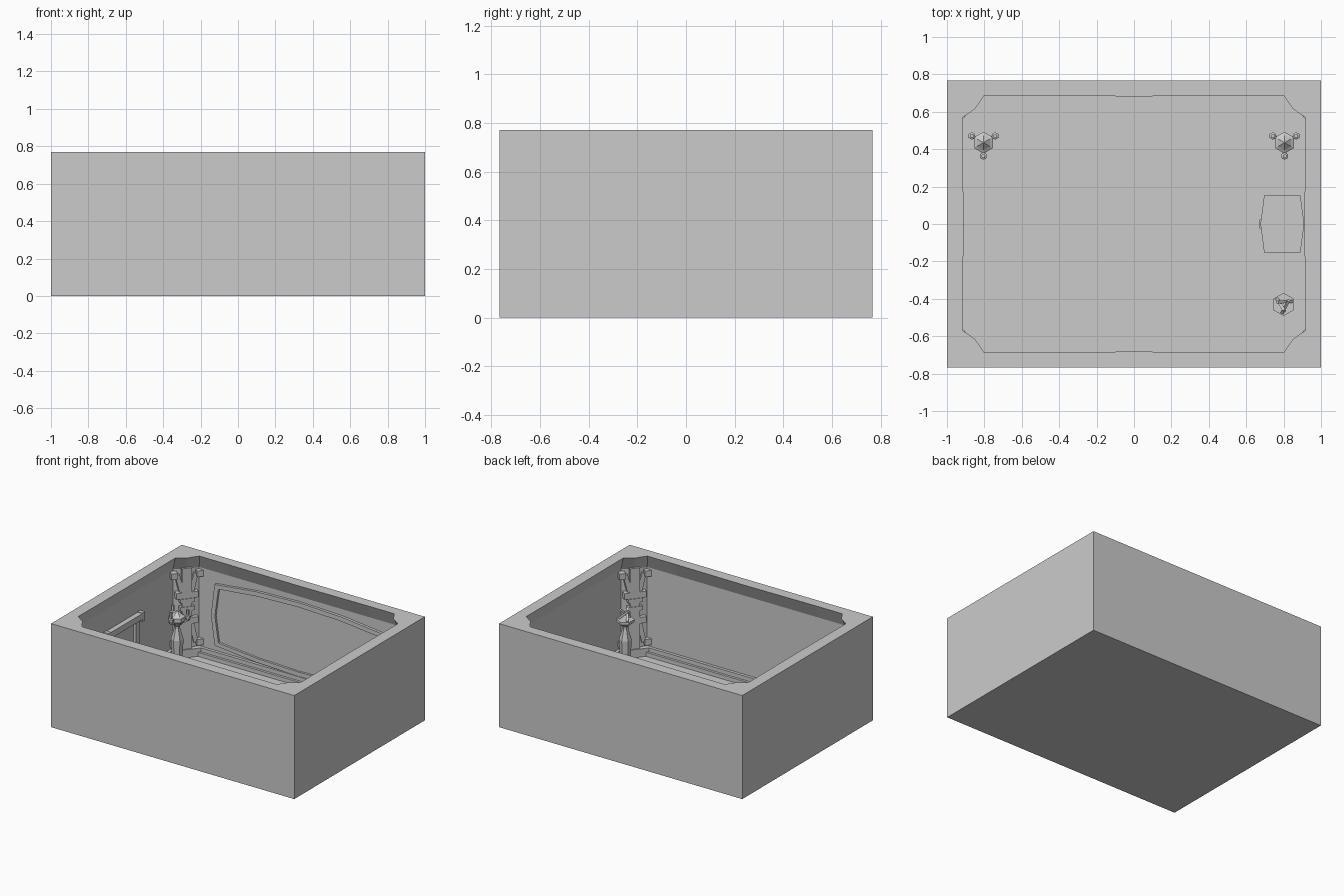
import bpy, bmesh, math
from mathutils import Vector, Matrix

if "Cube" in bpy.data.objects:
    bpy.data.objects.remove(bpy.data.objects["Cube"])

FLOOR = 0.02
WX, WY = 0.955, 0.73      # inner wall faces


def finish(name, bm, recalc=True):
    if recalc:
        bmesh.ops.recalc_face_normals(bm, faces=bm.faces)
    me = bpy.data.meshes.new(name)
    bm.to_mesh(me)
    bm.free()
    ob = bpy.data.objects.new(name, me)
    bpy.context.collection.objects.link(ob)
    return ob


def ring(bm, pts, z):
    return [bm.verts.new((x, y, z)) for x, y in pts]


def bridge(bm, a, b):
    n = len(a)
    for i in range(n):
        bm.faces.new((a[i], a[(i + 1) % n], b[(i + 1) % n], b[i]))


def box(bm, c, size, rot=None):
    m = Matrix.Translation(c)
    if rot is not None:
        m = m @ rot
    bmesh.ops.create_cube(bm, size=1, matrix=m @ Matrix.Diagonal((*size, 1)))


def loft(bm, outline, levels, at=(0, 0)):
    """Stack scaled copies of an outline: levels are (scale, z)."""
    rs = [ring(bm, [(at[0] + x * s, at[1] + y * s) for x, y in outline], z) for s, z in levels]
    for a, b in zip(rs, rs[1:]):
        bridge(bm, a, b)
    bm.faces.new(rs[0])
    bm.faces.new(rs[-1])


def bar(bm, a, b, w):
    a, b = Vector(a), Vector(b)
    d = b - a
    box(bm, (a + b) / 2, (w, w, d.length), d.to_track_quat('Z', 'Y').to_matrix().to_4x4())


def four_way(q):
    """Mirror a first-quadrant outline into a full counterclockwise loop."""
    r = q[::-1]
    return (q + [(-x, y) for x, y in r if x > 0]
            + [(-x, -y) for x, y in q if y > 0]
            + [(x, -y) for x, y in r if x > 0 and y > 0])


HEX = [(math.cos(math.pi / 6 + i * math.pi / 3), math.sin(math.pi / 6 + i * math.pi / 3)) for i in range(6)]

# Room shell: outer box, rim, sloping cornice, inner walls with clipped corners
rim = four_way([(0.912, 0), (0.915, 0.57), (0.85, 0.615), (0.80, 0.688), (0.58, 0.688), (0, 0.682)])
wall = four_way([(WX, 0), (WX, 0.60), (0.885, 0.65), (0.83, WY), (0.58, WY), (0, WY)])
outer = [(1, 0.767), (-1, 0.767), (-1, -0.767), (1, -0.767)]
bm = bmesh.new()
o0, o1 = ring(bm, outer, 0), ring(bm, outer, 0.77)
bridge(bm, o0, o1)
bm.faces.new(o0)
r0, r1, r2 = ring(bm, rim, 0.77), ring(bm, wall, 0.665), ring(bm, wall, FLOOR)
bridge(bm, r0, r1)
bridge(bm, r1, r2)
bm.faces.new(r2)
edges = []
for loop in (o1, r0):
    edges += [bm.edges.get((loop[i], loop[(i + 1) % len(loop)])) for i in range(len(loop))]
bmesh.ops.triangle_fill(bm, use_beauty=True, use_dissolve=False, edges=edges)
finish("room_shell", bm)

# Baseboards with a stepped top
bm = bmesh.new()
for s in (-1, 1):
    for d, h in ((0.04, 0.035), (0.022, 0.065)):
        box(bm, (0, s * (WY - d / 2), FLOOR + h / 2 - 0.005), (1.68, d, h))
        box(bm, (s * (WX - d / 2), 0, FLOOR + h / 2 - 0.005), (d, 1.22, h))
finish("baseboards", bm)

# Corner columns: core, stepped ears and slanted braces between them
bm = bmesh.new()
for sx in (-1, 1):
    for sy in (-1, 1):
        c = Vector((sx * 0.885, sy * 0.655, 0))
        u = Vector((sx * 0.62, -sy * 0.78, 0)).normalized()
        rot = Matrix.Rotation(math.atan2(u.y, u.x), 4, 'Z')
        box(bm, c + Vector((0, 0, 0.35)), (0.07, 0.05, 0.66), rot)
        box(bm, c + Vector((0, 0, 0.05)), (0.19, 0.07, 0.06), rot)
        for z in (0.38, 0.44):
            box(bm, c + Vector((0, 0, z)), (0.10, 0.06, 0.03), rot)
        for k in (-1, 1):
            marks = [(0.09, 0.63), (0.055, 0.48), (0.055, 0.29), (0.09, 0.12)]
            for off, z in marks:
                box(bm, c + u * k * off + Vector((0, 0, z)), (0.045, 0.06, 0.045), rot)
            for (a, za), (b, zb) in (marks[:2], marks[2:]):
                bar(bm, c + u * k * (a - 0.025) + Vector((0, 0, za)),
                    c + u * k * (b - 0.025) + Vector((0, 0, zb)), 0.032)
finish("corner_columns", bm)

# Large bowed frame on the back wall
q = [(0.72, 0), (0.69, 0.235), (0.35, 0.272), (0, 0.284)]
frame = four_way(q)
bm = bmesh.new()


def framed(sx, sz, y):
    return [bm.verts.new((x * sx, y, 0.345 + z * (sz if z > 0 else sz * 0.93))) for x, z in frame]


a, b = framed(1, 1, WY), framed(1, 1, WY - 0.02)
c, d = framed(0.955, 0.88, WY - 0.02), framed(0.955, 0.88, WY - 0.004)
for p, r in ((a, b), (b, c), (c, d)):
    bridge(bm, p, r)
bm.faces.new(d)
finish("wall_panel_frame", bm)

# Doorway on the left wall
bm = bmesh.new()
box(bm, (-WX + 0.018, 0, 0.48), (0.04, 0.42, 0.045))
for s in (-1, 1):
    box(bm, (-WX + 0.014, s * 0.145, 0.24), (0.032, 0.045, 0.45))
    box(bm, (-WX + 0.018, s * 0.20, 0.475), (0.044, 0.03, 0.065))
box(bm, (-WX + 0.004, 0, 0.24), (0.012, 0.26, 0.45))
finish("doorway", bm)

# Chest with bowed front against the right wall
bm = bmesh.new()
plan = [(-0.097, -0.153), (0.097, -0.153), (0.117, 0), (0.097, 0.153), (-0.097, 0.153), (-0.117, 0)]
loft(bm, plan, [(0.92, FLOOR), (0.92, 0.15), (1, 0.15), (1, 0.20)], (0.793, 0))
box(bm, (0.678, 0, 0.155), (0.016, 0.05, 0.05))
finish("chest", bm)

# Floor stands: hexagonal pedestal shared by all three
PED = [(0.055, FLOOR), (0.055, 0.05), (0.034, 0.07), (0.043, 0.25), (0.02, 0.33), (0.02, 0.35)]
for side, name in ((-1, "left_candle_stand"), (1, "right_candle_stand")):
    bm = bmesh.new()
    at = (side * 0.805, 0.435)
    loft(bm, HEX, PED + [(0.058, 0.39), (0.058, 0.42), (0.04, 0.43), (0.004, 0.46)], at)
    for i in range(3):
        t = math.radians(30 + 120 * i)
        dx, dy = math.cos(t), math.sin(t)
        end = (at[0] + dx * 0.072, at[1] + dy * 0.072)
        bar(bm, (*at, 0.36), (*end, 0.40), 0.02)
        loft(bm, HEX, [(0.012, 0.39), (0.02, 0.41), (0.02, 0.425), (0.011, 0.43), (0.011, 0.47)], end)
    finish(name, bm)

bm = bmesh.new()
at = (0.80, -0.43)
loft(bm, HEX, PED + [(0.062, 0.38), (0.062, 0.40)], at)
for i in range(3):
    t = math.radians(20 + 120 * i)
    p = (at[0] + 0.045 * math.cos(t), at[1] + 0.045 * math.sin(t), 0.40)
    r = (at[0] + 0.035 * math.cos(t + 2.4), at[1] + 0.035 * math.sin(t + 2.4), 0.47)
    bar(bm, p, r, 0.016)
finish("crossed_stick_stand", bm)
